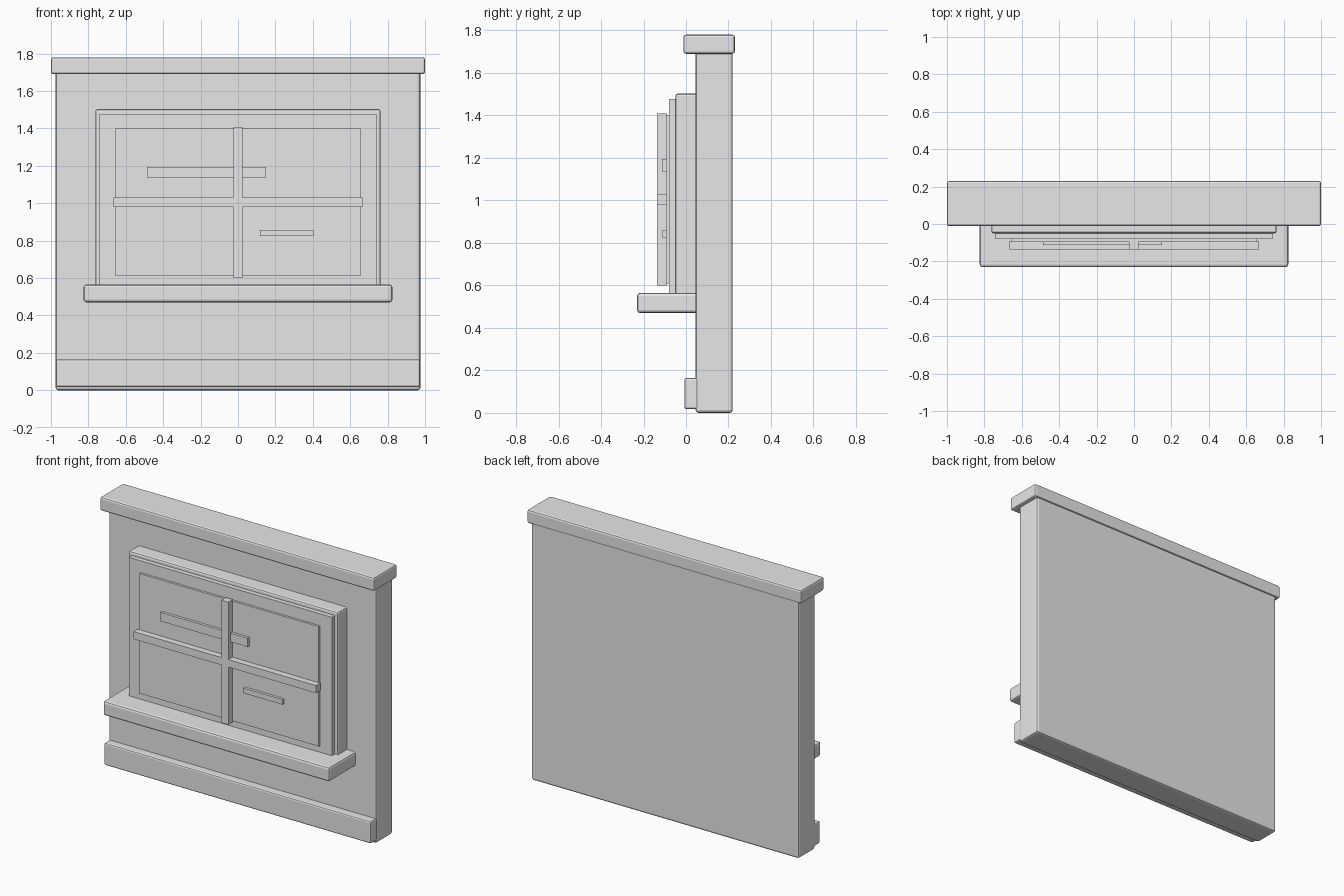
import bpy

cube = bpy.data.objects.get("Cube")
if cube:
    bpy.data.objects.remove(cube, do_unlink=True)

# Single plaster grey
grey = bpy.data.materials.new("plain_grey")
grey.use_nodes = True
colour = (0.8, 0.8, 0.8, 1)
grey.diffuse_color = colour
grey.node_tree.nodes["Principled BSDF"].inputs["Base Color"].default_value = colour


def box(name, x, y, z, bevel=0.0):
    """Box from (min, max) ranges, with optional rounded edges."""
    spans = (x, y, z)
    bpy.ops.mesh.primitive_cube_add(size=1, location=[(a + b) / 2 for a, b in spans])
    ob = bpy.context.object
    ob.name = name
    ob.scale = [b - a for a, b in spans]
    bpy.ops.object.transform_apply(location=False, rotation=False, scale=True)
    ob.data.materials.append(grey)
    if bevel:
        mod = ob.modifiers.new("rounded_edges", "BEVEL")
        mod.width = bevel
        mod.segments = 2
    return ob


def wide(half):
    return (-half, half)


# Wall with cap and skirting
box("wall", wide(0.975), (0.045, 0.22), (0, 1.72), 0.014)
box("wall_cap", wide(1.0), (-0.012, 0.23), (1.69, 1.78), 0.012)
box("skirting", wide(0.973), (-0.008, 0.06), (0.018, 0.165), 0.01)

# Window surround and sill
box("window_sill", wide(0.825), (-0.23, 0.06), (0.47, 0.565), 0.014)
box("outer_frame", wide(0.763), (-0.05, 0.06), (0.5, 1.503), 0.012)
box("inner_frame", wide(0.74), (-0.08, -0.04), (0.52, 1.478))

# Pane, crossing bars and reflection strips
box("window_pane", wide(0.655), (-0.095, -0.07), (0.61, 1.4))
box("vertical_bar", wide(0.025), (-0.137, -0.09), (0.6, 1.408))
box("horizontal_bar", wide(0.665), (-0.137, -0.09), (0.98, 1.03))
box("long_strip", (-0.487, 0.15), (-0.113, -0.09), (1.137, 1.195))
box("short_strip", (0.117, 0.403), (-0.113, -0.09), (0.825, 0.858))
